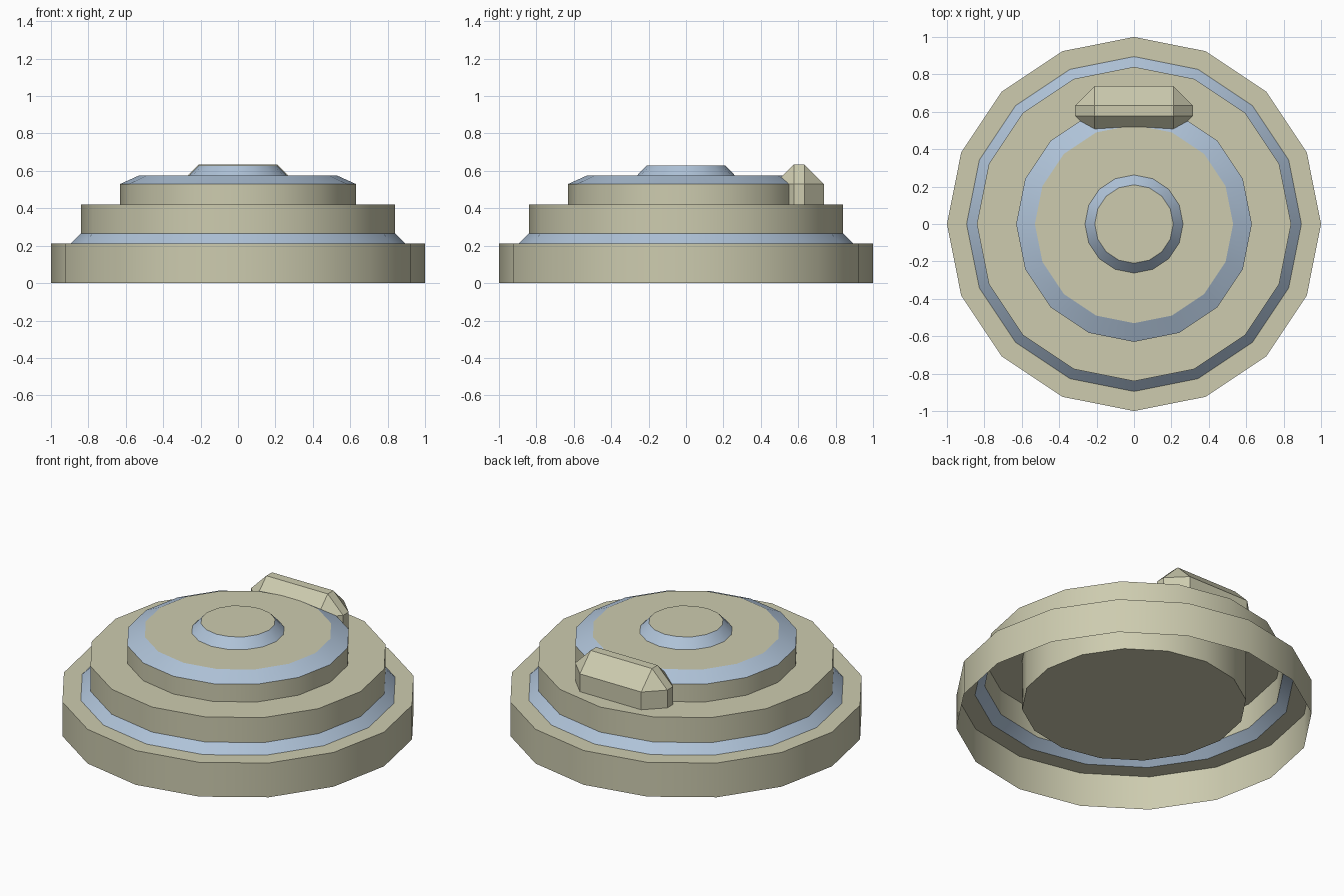
import bpy, bmesh, math
from mathutils import Matrix

if "Cube" in bpy.data.objects:
    bpy.data.objects.remove(bpy.data.objects["Cube"])

SIDES = 16


def make_material(name, rgb):
    mat = bpy.data.materials.new(name)
    mat.use_nodes = True
    color = (*rgb, 1.0)
    mat.diffuse_color = color
    mat.node_tree.nodes["Principled BSDF"].inputs["Base Color"].default_value = color
    return mat


sage = make_material("pale sage", (0.61, 0.60, 0.43))
blue = make_material("pale blue", (0.43, 0.546, 0.69))


def finish(name, bm):
    mesh = bpy.data.meshes.new(name)
    bm.to_mesh(mesh)
    bm.free()
    mesh.materials.append(sage)
    mesh.materials.append(blue)
    obj = bpy.data.objects.new(name, mesh)
    bpy.context.collection.objects.link(obj)
    bpy.ops.object.select_all(action='DESELECT')
    obj.select_set(True)
    bpy.context.view_layer.objects.active = obj
    bpy.ops.object.shade_smooth_by_angle(angle=math.radians(23))
    return obj


def lathe(name, profile, capped):
    """Turn an (r, z) profile, listed bottom to top; sloping bands become blue."""
    bm = bmesh.new()
    rings = []
    for r, z in profile:
        rings.append([bm.verts.new((r * math.cos(a), r * math.sin(a), z))
                      for a in (2 * math.pi * i / SIDES for i in range(SIDES))])
    for (r0, z0), (r1, z1), low, high in zip(profile, profile[1:], rings, rings[1:]):
        sloping = r0 != r1 and z0 != z1
        for i in range(SIDES):
            j = (i + 1) % SIDES
            face = bm.faces.new((low[i], low[j], high[j], high[i]))
            face.material_index = int(sloping)
    if capped:
        bm.faces.new(rings[0][::-1])
        bm.faces.new(rings[-1])
    return finish(name, bm)


# Hollow two-step skirt, open underneath
lathe("stepped_skirt", [(1.0, 0.0), (1.0, 0.212), (0.895, 0.212),
                        (0.84, 0.265), (0.84, 0.42), (0.63, 0.42)], False)

# Solid core with its chamfered rim and central button
lathe("core_and_button", [(0.63, 0.105), (0.63, 0.53), (0.53, 0.575),
                          (0.262, 0.575), (0.21, 0.63)], True)

# Chamfered block at the back of the core
bm = bmesh.new()
bmesh.ops.create_cube(bm, size=1.0, matrix=Matrix.Translation((0, 0.605, 0.5175))
                      @ Matrix.Diagonal((0.63, 0.265, 0.235, 1.0)))
edges = [e for e in bm.edges if max(v.co.z for v in e.verts) > 0.5]
bmesh.ops.bevel(bm, geom=edges, offset=0.105, offset_type='OFFSET',
                segments=1, profile=0.5, affect='EDGES')
finish("rear_block", bm)
